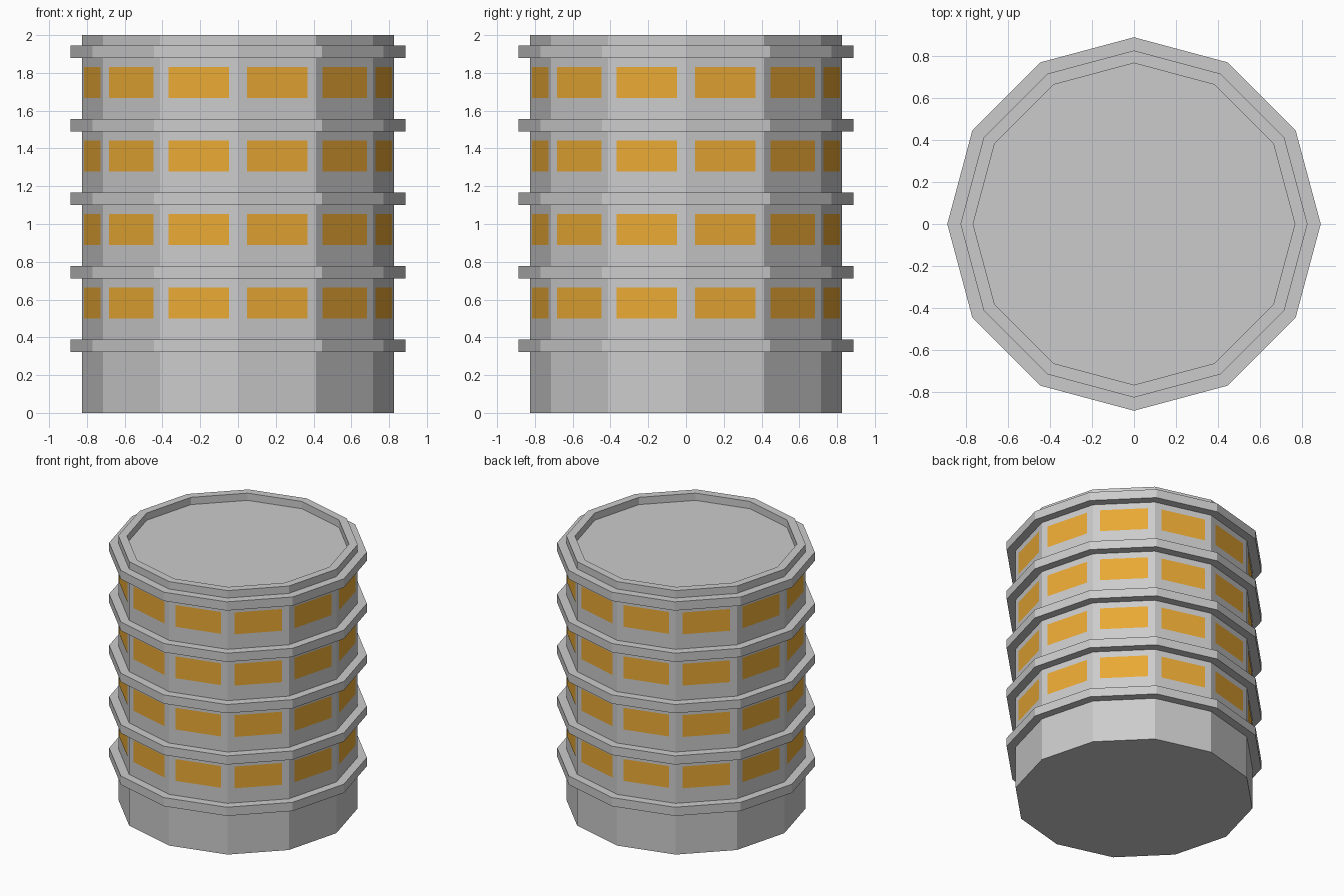
import bpy, bmesh
from math import cos, sin, pi
from mathutils import Matrix

if "Cube" in bpy.data.objects:
    bpy.data.objects.remove(bpy.data.objects["Cube"])

SIDES = 12
R = 0.825
PITCH = 0.389


def make_object(name, bm):
    mesh = bpy.data.meshes.new(name)
    bmesh.ops.recalc_face_normals(bm, faces=bm.faces)
    bm.to_mesh(mesh)
    bm.free()
    obj = bpy.data.objects.new(name, mesh)
    bpy.context.collection.objects.link(obj)
    return obj


def lathe(name, profile, closed):
    """Sweep (radius, z) points round z; cap the ends or close the loop."""
    bm = bmesh.new()
    loops = [[bm.verts.new((r * cos(2 * pi * i / SIDES), r * sin(2 * pi * i / SIDES), z))
              for i in range(SIDES)] for r, z in profile]
    pairs = list(zip(loops, loops[1:]))
    if closed:
        pairs.append((loops[-1], loops[0]))
    else:
        bm.faces.new(loops[0])
        bm.faces.new(loops[-1])
    for a, b in pairs:
        for i in range(SIDES):
            j = (i + 1) % SIDES
            bm.faces.new((a[i], a[j], b[j], b[i]))
    return make_object(name, bm)


# Tower body with raised parapet and sunken roof
lathe("tower_body", [(R, 0), (R, 2), (0.765, 2), (0.765, 1.945)], False)

# Projecting floor ledges
for k in range(5):
    z = 0.322 + k * PITCH
    lathe(f"floor_ledge_{k + 1}",
          [(R - 0.01, z), (0.888, z), (0.888, z + 0.066), (R - 0.01, z + 0.066)], True)

# Amber windows, one per side on each storey
amber = bpy.data.materials.new("amber_glass")
amber.diffuse_color = (0.82, 0.40, 0.035, 1)
amber.use_nodes = True
amber.node_tree.nodes["Principled BSDF"].inputs["Base Color"].default_value = amber.diffuse_color
apothem = R * cos(pi / SIDES) + 0.002
for k in range(4):
    z0 = 0.499 + k * PITCH
    z1 = z0 + 0.165
    bm = bmesh.new()
    for i in range(SIDES):
        rot = Matrix.Rotation(2 * pi * (i + 0.5) / SIDES, 3, 'Z')
        verts = [bm.verts.new((apothem, y, z))
                 for y, z in ((-0.166, z0), (0.166, z0), (0.166, z1), (-0.166, z1))]
        bmesh.ops.rotate(bm, verts=verts, cent=(0, 0, 0), matrix=rot)
        bm.faces.new(verts)
    # Separate panes keep their outward winding
    mesh = bpy.data.meshes.new(f"window_row_{k + 1}")
    bm.to_mesh(mesh)
    bm.free()
    mesh.materials.append(amber)
    bpy.context.collection.objects.link(bpy.data.objects.new(f"window_row_{k + 1}", mesh))
